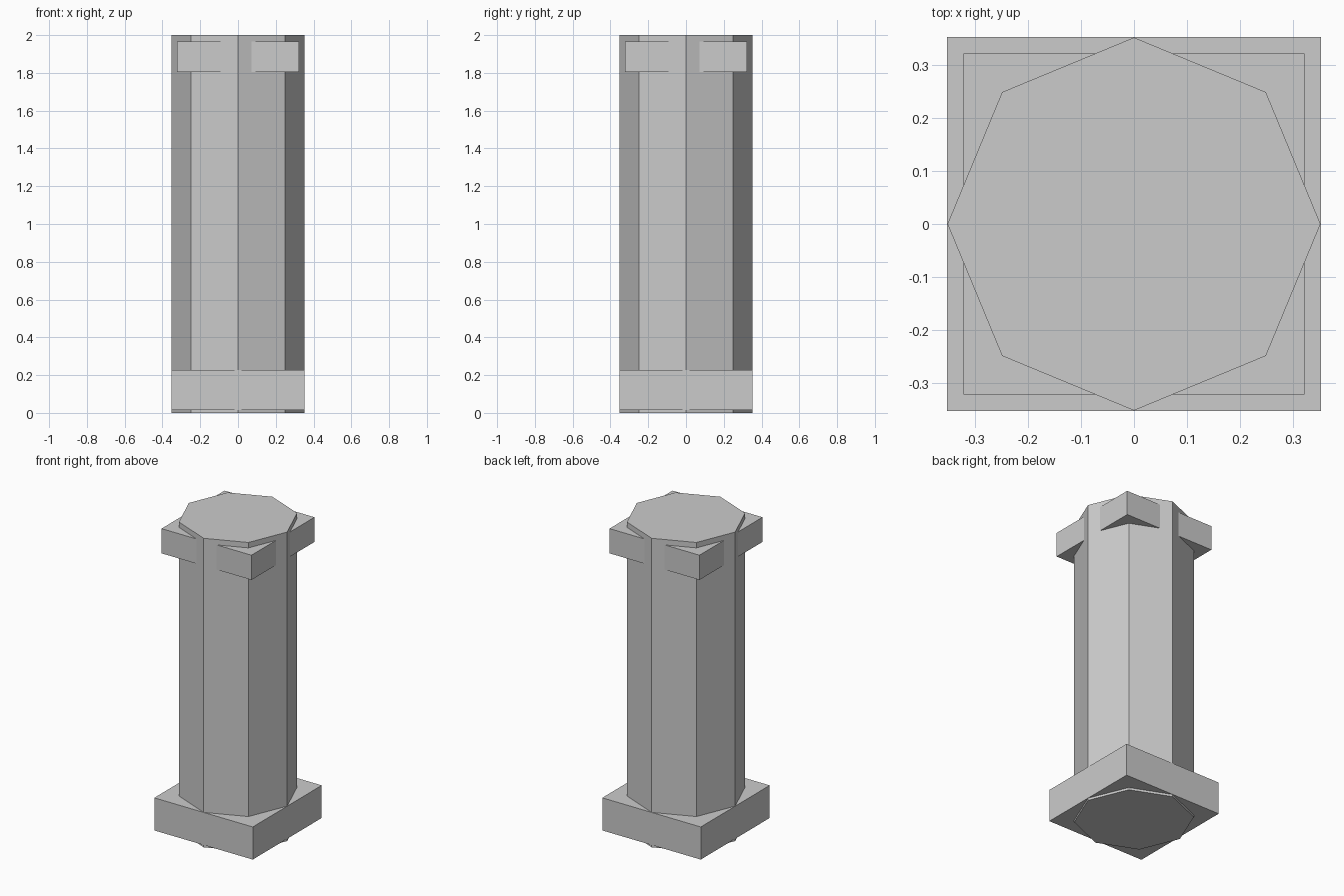
import bpy
from math import pi

cube = bpy.data.objects.get("Cube")
if cube:
    bpy.data.objects.remove(cube, do_unlink=True)

# One flat stone colour
stone = bpy.data.materials.new("light_grey_stone")
stone.use_nodes = True
colour = (0.6, 0.6, 0.6, 1)
stone.diffuse_color = colour
stone.node_tree.nodes["Principled BSDF"].inputs["Base Color"].default_value = colour


def prism(name, sides, radius, bottom, top, turn=0):
    """Upright prism between two heights; radius reaches its corners."""
    bpy.ops.mesh.primitive_cylinder_add(
        vertices=sides, radius=radius, depth=top - bottom,
        location=(0, 0, (bottom + top) / 2), rotation=(0, 0, turn))
    part = bpy.context.object
    part.name = name
    part.data.materials.append(stone)
    return part


def slab(name, half_width, bottom, top):
    """Square slab aligned with the axes."""
    return prism(name, 4, half_width * 2 ** 0.5, bottom, top, pi / 4)


# Octagonal shaft with corners on the axes
prism("column_shaft", 8, 0.352, 0, 2)

# Square plinth, and the collar whose corners stick out near the top
slab("base_plinth", 0.3525, 0.015, 0.226)
slab("top_collar", 0.322, 1.805, 1.965)
